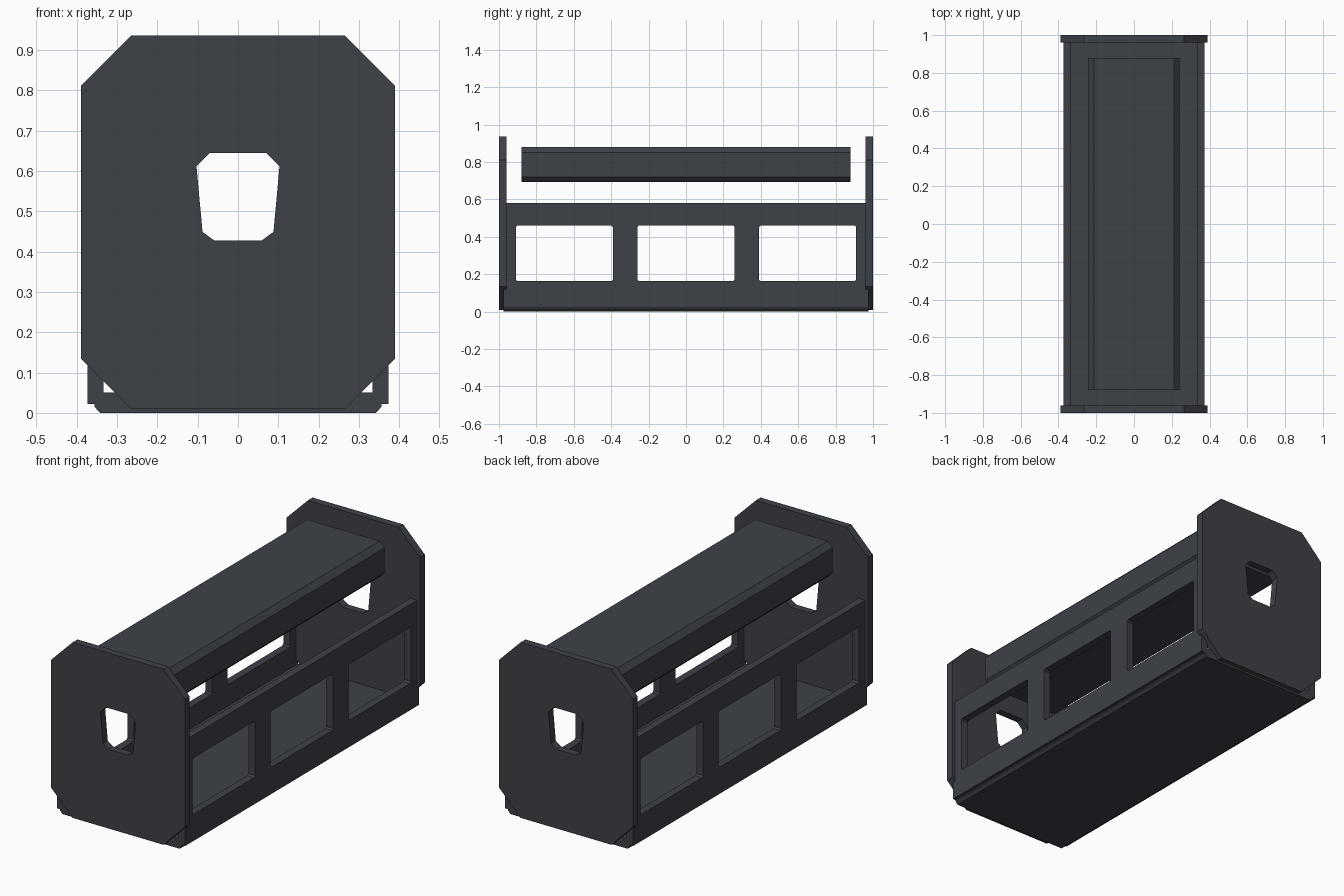
import bpy, bmesh
from mathutils import Vector

if "Cube" in bpy.data.objects:
    bpy.data.objects.remove(bpy.data.objects["Cube"])

mat = bpy.data.materials.new("dark slate grey")
mat.diffuse_color = (0.047, 0.053, 0.063, 1)
mat.use_nodes = True
mat.node_tree.nodes["Principled BSDF"].inputs["Base Color"].default_value = mat.diffuse_color


def prism(name, loops, place, depth):
    """Fill an outline (first loop) with holes (other loops) and extrude it along depth."""
    bm = bmesh.new()
    edges = []
    for loop in loops:
        vs = [bm.verts.new(place(a, b)) for a, b in loop]
        edges += [bm.edges.new((vs[i], vs[(i + 1) % len(vs)])) for i in range(len(vs))]
    bmesh.ops.triangle_fill(bm, use_beauty=True, use_dissolve=False, edges=edges)
    ext = bmesh.ops.extrude_face_region(bm, geom=bm.faces[:], use_keep_orig=True)
    moved = [g for g in ext["geom"] if isinstance(g, bmesh.types.BMVert)]
    bmesh.ops.translate(bm, verts=moved, vec=Vector(depth))
    bmesh.ops.recalc_face_normals(bm, faces=bm.faces[:])
    me = bpy.data.meshes.new(name)
    bm.to_mesh(me)
    bm.free()
    me.materials.append(mat)
    ob = bpy.data.objects.new(name, me)
    bpy.context.collection.objects.link(ob)
    return ob


def chamfered(a0, a1, b0, b1, c, d=None):
    """Rectangle with cut corners: c along the first axis, d along the second."""
    d = c if d is None else d
    return [(a0 + c, b0), (a1 - c, b0), (a1, b0 + d), (a1, b1 - d),
            (a1 - c, b1), (a0 + c, b1), (a0, b1 - d), (a0, b0 + d)]


# End plates with a tapered grip hole
plate = chamfered(-0.39, 0.39, 0.01, 0.936, 0.125)
half = [(0.058, 0.427), (0.088, 0.449), (0.103, 0.612), (0.07, 0.645)]
hole = half + [(-x, z) for x, z in reversed(half)]
for name, y in (("front_end_plate", -1.0), ("back_end_plate", 0.96)):
    prism(name, [plate, hole], lambda a, b, y=y: (a, y, b), (0, 0.04, 0))

# Side walls with three windows each
wall = [(-0.975, 0.022), (0.975, 0.022), (0.975, 0.58), (-0.975, 0.58)]
windows = [chamfered(c - 0.26, c + 0.26, 0.163, 0.46, 0.008) for c in (-0.65, 0, 0.65)]
for name, x in (("left_wall", -0.373), ("right_wall", 0.333)):
    prism(name, [wall] + windows, lambda a, b, x=x: (x, a, b), (0.04, 0, 0))

# Floor slab with its lower edges cut
floor = [(-0.342, 0), (0.342, 0), (0.356, 0.015), (0.356, 0.05), (-0.356, 0.05), (-0.356, 0.015)]
prism("floor", [floor], lambda a, b: (a, -0.975, b), (0, 1.95, 0))

# Raised bar with bevelled long edges
bar = chamfered(-0.24, 0.24, 0.692, 0.88, 0.028)
prism("top_bar", [bar], lambda a, b: (a, -0.88, b), (0, 1.76, 0))
